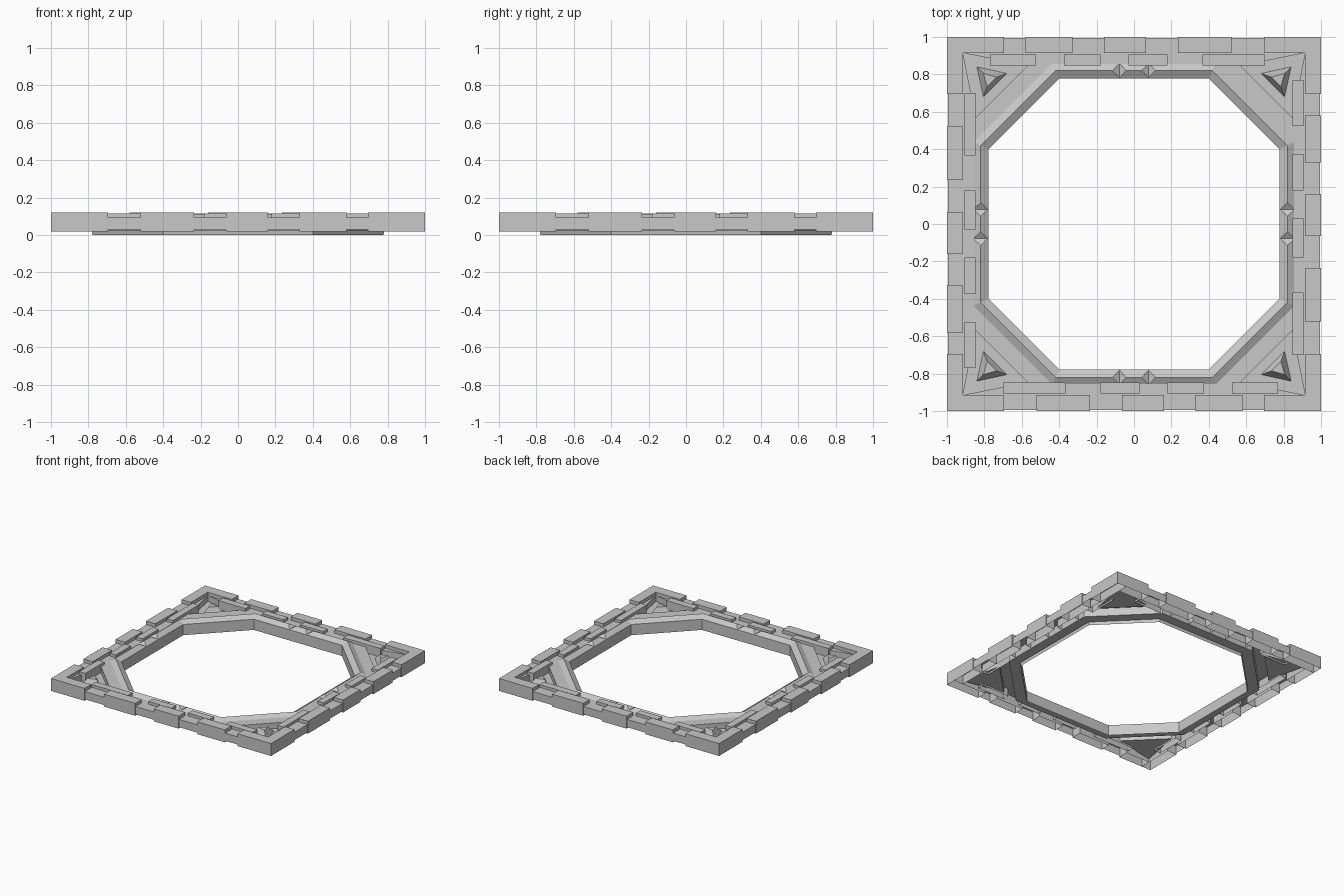
import bpy, bmesh, math
from mathutils import Matrix, Vector

cube = bpy.data.objects.get("Cube")
if cube:
    bpy.data.objects.remove(cube)

stone = bpy.data.materials.new("grey stone")
stone.use_nodes = True
GREY = (0.58, 0.58, 0.58, 1)
stone.diffuse_color = GREY
stone.node_tree.nodes["Principled BSDF"].inputs["Base Color"].default_value = GREY

PLATE_Z, WALL_Z = 0.092, 0.028


def finish(name, bm):
    mesh = bpy.data.meshes.new(name)
    bm.to_mesh(mesh)
    bm.free()
    mesh.materials.append(stone)
    ob = bpy.data.objects.new(name, mesh)
    bpy.context.collection.objects.link(ob)
    return ob


def quarter(i):
    return Matrix.Rotation(i * math.pi / 2, 4, 'Z')


def loop(bm, points, z):
    return [bm.verts.new((p[0], p[1], z)) for p in points]


def bridge(bm, lower, upper):
    n = len(lower)
    for i in range(n):
        j = (i + 1) % n
        bm.faces.new((lower[i], lower[j], upper[j], upper[i]))


def octagon(a, b):
    # corners of a square of half width a, with straight sides of half length b
    return [quarter(i) @ Vector(p) for i in range(4) for p in ((a, -b, 0), (a, b, 0))]


def square(a):
    return [(-a, -a), (a, -a), (a, a), (-a, a)]


def corner_triangle(outer, far, near, i):
    return [quarter(i) @ Vector(p) for p in
            ((outer, outer, 0), (near, far, 0), (far, near, 0))]


# Hollow base: top sheet with openings, outer walls and sunken corner panels
bm = bmesh.new()
rim = loop(bm, square(0.995), PLATE_Z)
openings = [loop(bm, octagon(0.855, 0.438), PLATE_Z)]
panels = [loop(bm, corner_triangle(0.915, 0.845, 0.57, i), PLATE_Z) for i in range(4)]
edges = []
for ring in [rim] + openings + panels:
    edges += [bm.edges.new((ring[k - 1], ring[k])) for k in range(len(ring))]
bmesh.ops.triangle_fill(bm, edges=edges, use_beauty=True, normal=(0, 0, 1))
bmesh.ops.dissolve_limit(bm, angle_limit=0.01, verts=bm.verts[:], edges=bm.edges[:])
bridge(bm, loop(bm, square(0.995), WALL_Z), rim)
for panel in panels:
    floor = loop(bm, [v.co for v in panel], 0.045)
    bridge(bm, panel, floor)
    bm.faces.new(floor)
finish("base_frame", bm)

# Raised tapered studs in the corner panels
bm = bmesh.new()
for i in range(4):
    low = loop(bm, corner_triangle(0.84, 0.805, 0.68, i), 0.045)
    high = loop(bm, corner_triangle(0.805, 0.785, 0.735, i), 0.1)
    bridge(bm, low, high)
    bm.faces.new(high)
finish("corner_studs", bm)


# Rows of bricks, each an open-bottomed box, repeated on the four sides
def brick_row(name, spans, y0, y1, z0, z1):
    bm = bmesh.new()
    for i in range(4):
        for x0, x1 in spans:
            pts = [quarter(i) @ Vector(p) for p in
                   ((x0, y0, 0), (x1, y0, 0), (x1, y1, 0), (x0, y1, 0))]
            low, high = loop(bm, pts, z0), loop(bm, pts, z1)
            bridge(bm, low, high)
            bm.faces.new(high)
    return finish(name, bm)


brick_row("outer_bricks",
          [(-0.915, -0.695), (-0.52, -0.235), (-0.065, 0.16), (0.33, 0.58), (0.695, 1)],
          -1, -0.915, 0.018, 0.12)
brick_row("inner_bricks",
          [(-0.70, -0.365), (-0.18, 0.03), (0.18, 0.375), (0.525, 0.77)],
          -0.905, -0.848, 0.03, 0.115)

# Octagonal inner ring with a ridged top and a thin lower lip
bm = bmesh.new()
profile = [(0.778, 0.40, 0), (0.778, 0.40, 0.088), (0.82, 0.42, 0.113),
           (0.86, 0.44, 0.09), (0.86, 0.44, 0.025), (0.782, 0.402, 0.025)]
rings = [loop(bm, octagon(a, b), z) for a, b, z in profile]
for k in range(len(rings)):
    bridge(bm, rings[k - 1], rings[k])
bmesh.ops.recalc_face_normals(bm, faces=bm.faces[:])
ring = finish("octagon_ring", bm)

# Pairs of notches cut across the ridge on each straight side
bm = bmesh.new()
for i in range(4):
    for x in (-0.078, 0.078):
        ends = []
        for y in (0.74, 0.9):
            ends.append([bm.verts.new(quarter(i) @ Vector(p)) for p in
                         ((x, y, 0.09), (x + 0.06, y, 0.128), (x - 0.06, y, 0.128))])
        bridge(bm, ends[0], ends[1])
        bm.faces.new(ends[0])
        bm.faces.new(ends[1])
bmesh.ops.recalc_face_normals(bm, faces=bm.faces[:])
cutter = finish("notch_cutter", bm)
cutter.hide_render = True
mod = ring.modifiers.new("notches", 'BOOLEAN')
mod.operation = 'DIFFERENCE'
mod.solver = 'EXACT'
mod.object = cutter
bpy.context.view_layer.objects.active = ring
bpy.ops.object.modifier_apply(modifier=mod.name)
bpy.data.objects.remove(cutter)
